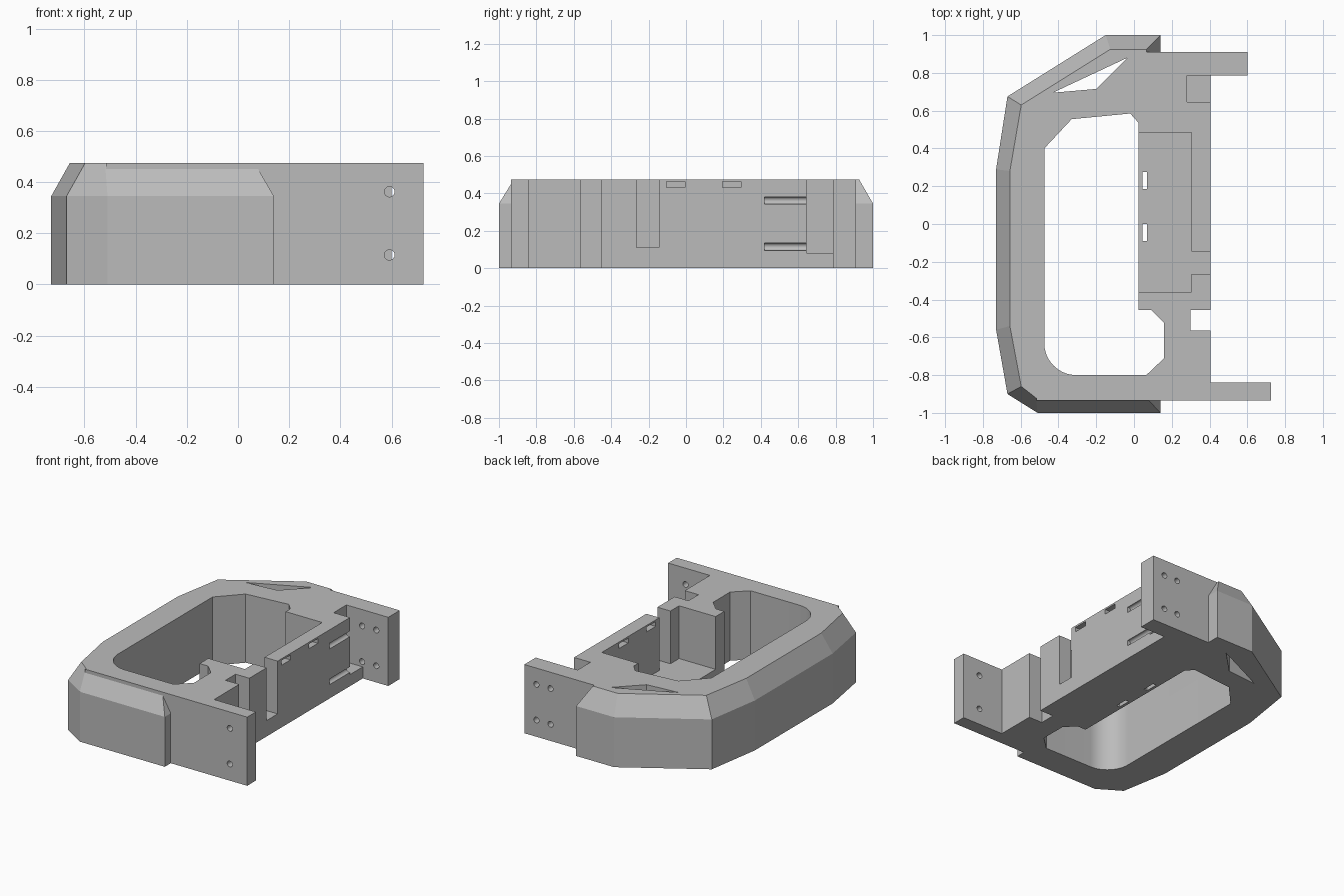
import bpy
import bmesh
import math

HEIGHT = 0.475
SHOULDER = 0.345

cube = bpy.data.objects.get("Cube")
if cube:
    bpy.data.objects.remove(cube, do_unlink=True)

grey = bpy.data.materials.new("plain grey")
grey.use_nodes = True
colour = (0.5, 0.5, 0.5, 1)
grey.diffuse_color = colour
grey.node_tree.nodes["Principled BSDF"].inputs["Base Color"].default_value = colour


def loft(name, layers):
    """Solid through stacked outlines; each layer is (z, points)."""
    bm = bmesh.new()
    rings = [[bm.verts.new((x, y, z)) for x, y in pts] for z, pts in layers]
    for low, high in zip(rings, rings[1:]):
        n = len(low)
        for i in range(n):
            j = (i + 1) % n
            bm.faces.new((low[i], low[j], high[j], high[i]))
    bm.faces.new(rings[0][::-1])
    bm.faces.new(rings[-1])
    bmesh.ops.recalc_face_normals(bm, faces=bm.faces)
    mesh = bpy.data.meshes.new(name)
    bm.to_mesh(mesh)
    bm.free()
    obj = bpy.data.objects.new(name, mesh)
    bpy.context.collection.objects.link(obj)
    mesh.materials.append(grey)
    return obj


def prism(name, pts, z0=-0.1, z1=0.6):
    return loft(name, [(z0, pts), (z1, pts)])


def box(name, x0, x1, y0, y1, z0=-0.1, z1=0.6):
    return prism(name, [(x0, y0), (x1, y0), (x1, y1), (x0, y1)], z0, z1)


def drill(name, x, z, y0, y1, radius=0.02):
    """Round cutter lying along y."""
    bpy.ops.mesh.primitive_cylinder_add(
        vertices=48, radius=radius, depth=y1 - y0,
        location=(x, (y0 + y1) / 2, z), rotation=(math.pi / 2, 0, 0))
    obj = bpy.context.object
    obj.name = name
    obj.data.materials.append(grey)
    return obj


def combine(target, tool, operation):
    mod = target.modifiers.new(tool.name, "BOOLEAN")
    mod.operation = operation
    mod.solver = "EXACT"
    mod.object = tool
    bpy.context.view_layer.objects.active = target
    bpy.ops.object.modifier_apply(modifier=mod.name)
    bpy.data.objects.remove(tool, do_unlink=True)


# Bevelled outer shell
outer = [(0.14, 1), (-0.15, 1), (-0.67, 0.675), (-0.73, 0.29),
         (-0.73, -0.56), (-0.67, -0.9), (-0.51, -1), (0.14, -1)]
rim = [(0.065, 0.925), (-0.125, 0.925), (-0.597, 0.63), (-0.657, 0.28),
       (-0.657, -0.54), (-0.597, -0.86), (-0.52, -0.92), (0.065, -0.92)]
frame = loft("bracket_frame", [(0, outer), (SHOULDER, outer), (HEIGHT, rim)])

# Inner body with the two mounting tabs
body = prism("body", [(-0.515, -0.935), (0.725, -0.935), (0.725, -0.84),
                      (0.405, -0.84), (0.405, 0.785), (0.6, 0.785),
                      (0.6, 0.91), (-0.1, 0.91), (-0.5, 0.6)], 0, HEIGHT)
combine(frame, body, "UNION")

# Large opening with one rounded corner
opening = [(-0.475, 0.4), (-0.33, 0.555), (-0.02, 0.585), (0.025, 0.535),
           (0.025, -0.455), (0.09, -0.455), (0.16, -0.525), (0.16, -0.71),
           (0.065, -0.8)]
steps = 16
for i in range(steps + 1):
    a = math.pi / 2 * (1 + i / steps)
    opening.append((-0.305 + 0.17 * math.cos(a), -0.63 - 0.17 * math.sin(a)))

cutters = [
    prism("opening", opening),
    prism("triangle_window", [(-0.43, 0.695), (-0.2, 0.715), (-0.035, 0.88)]),
    # Tray with a side exit
    prism("tray", [(0, -0.36), (0.305, -0.36), (0.305, -0.265), (0.5, -0.265),
                   (0.5, -0.145), (0.305, -0.145), (0.305, 0.485), (0, 0.485)],
          0.11),
    box("edge_notch", 0.3, 0.5, -0.565, -0.455),
    box("tab_recess", 0.28, 0.5, 0.645, 0.785, 0.08),
]

# Tie slots in the tray floor and side wall
for y in (-0.09, 0.185):
    cutters.append(box("floor_slot", 0.045, 0.07, y, y + 0.09))
for y in (-0.105, 0.195):
    cutters.append(box("wall_slot", 0.28, 0.5, y, y + 0.1, 0.43, 0.463))

# Screw holes; the inner pair also grooves the side wall
for z in (0.115, 0.362):
    cutters.append(drill("front_tab_hole", 0.592, z, -1.1, -0.8))
    cutters.append(drill("back_tab_hole", 0.508, z, 0.7, 1.1))
    cutters.append(drill("groove_hole", 0.4, z, 0.42, 1.1))

for cutter in cutters:
    combine(frame, cutter, "DIFFERENCE")

# Smooth only the rounded corner and the holes
bpy.ops.object.select_all(action="DESELECT")
frame.select_set(True)
bpy.context.view_layer.objects.active = frame
bpy.ops.object.shade_smooth_by_angle(angle=math.radians(8))
